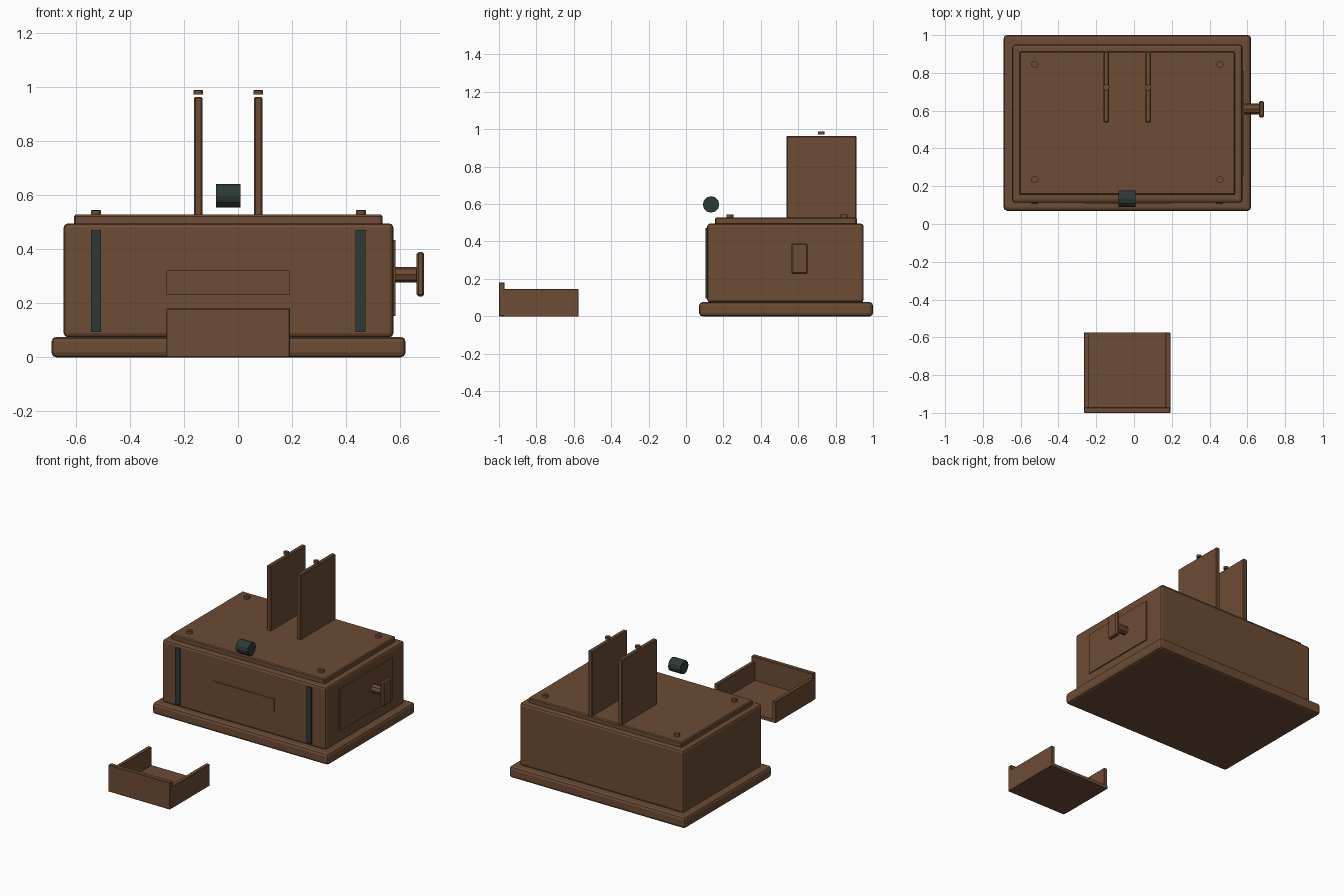
import bpy, bmesh, math
from mathutils import Matrix

if "Cube" in bpy.data.objects:
    bpy.data.objects.remove(bpy.data.objects["Cube"])


def material(name, rgb):
    m = bpy.data.materials.new(name)
    m.diffuse_color = (*rgb, 1)
    m.use_nodes = True
    m.node_tree.nodes["Principled BSDF"].inputs["Base Color"].default_value = m.diffuse_color
    return m


BROWN = material("brown wood", (0.150, 0.072, 0.035))
GREEN = material("dark green metal", (0.026, 0.042, 0.036))


def finish(name, bm, mat):
    me = bpy.data.meshes.new(name)
    bm.normal_update()
    bm.to_mesh(me)
    bm.free()
    me.materials.append(mat)
    ob = bpy.data.objects.new(name, me)
    bpy.context.collection.objects.link(ob)
    return ob


def box(name, x, y, z, bevel=0.0, mat=BROWN, segments=1):
    """Box from (min, max) ranges on each axis, with optional bevelled edges."""
    bm = bmesh.new()
    bmesh.ops.create_cube(bm, size=1)
    for v in bm.verts:
        for i, (a, b) in enumerate((x, y, z)):
            v.co[i] = a if v.co[i] < 0 else b
    if bevel:
        bmesh.ops.bevel(bm, geom=bm.edges[:], offset=bevel, segments=segments,
                        affect='EDGES', profile=0.5)
    return finish(name, bm, mat)


def cylinder(name, center, radius, depth, sides, axis='Z', mat=BROWN):
    bm = bmesh.new()
    bmesh.ops.create_cone(bm, cap_ends=True, segments=sides, radius1=radius,
                          radius2=radius, depth=depth)
    if axis == 'X':
        bm.transform(Matrix.Rotation(math.pi / 2, 4, 'Y'))
    bm.transform(Matrix.Translation(center))
    return finish(name, bm, mat)


def screw(name, x, y, z0, z1, r):
    cylinder(name, (x, y, (z0 + z1) / 2), r, z1 - z0, 12)
    box(name + "_ridge", (x - r * 0.9, x + r * 0.9), (y - 0.002, y + 0.002), (z1 - 0.004, z1 + 0.001))


# Main case
box("base", (-0.69, 0.62), (0.07, 1.0), (0, 0.076), 0.018, segments=2)
box("body", (-0.645, 0.575), (0.113, 0.95), (0.074, 0.496), 0.016, segments=2)
box("lid", (-0.607, 0.535), (0.155, 0.913), (0.49, 0.528), 0.006)

# Lid corner screws
for i, x in enumerate((-0.525, 0.455)):
    for j, y in enumerate((0.235, 0.845)):
        screw(f"lid_screw_{i}{j}", x, y, 0.52, 0.544, 0.019)

# Upright panels, each with a small pin floating above
for side, x in (("left", -0.147), ("right", 0.075)):
    box(f"{side}_panel", (x - 0.015, x + 0.015), (0.537, 0.912), (0.52, 0.964), 0.005)
    screw(f"{side}_panel_pin", x, 0.723, 0.973, 0.988, 0.017)

# Front metal strips and drawer slot plate
for side, x in (("left", -0.525), ("right", 0.453)):
    box(f"{side}_front_strip", (x - 0.018, x + 0.018), (0.105, 0.115), (0.094, 0.472), mat=GREEN)
box("drawer_slot_plate", (-0.265, 0.192), (0.107, 0.116), (0.231, 0.321))

# Floating roller
cylinder("roller", (-0.036, 0.134, 0.598), 0.044, 0.09, 12, 'X', GREEN)

# Side door and T handle
box("side_plate", (0.57, 0.582), (0.253, 0.81), (0.154, 0.434))
cylinder("handle_shaft", (0.62, 0.61, 0.306), 0.029, 0.1, 8, 'X')
box("handle_grip", (0.661, 0.689), (0.565, 0.65), (0.226, 0.39), 0.007)

# Separate open-backed drawer
box("drawer_front", (-0.265, 0.192), (-1.0, -0.97), (0, 0.181), 0.003)
box("drawer_floor", (-0.264, 0.191), (-0.975, -0.575), (0, 0.022))
box("drawer_left_wall", (-0.265, -0.24), (-0.975, -0.575), (0, 0.145), 0.002)
box("drawer_right_wall", (0.167, 0.192), (-0.975, -0.575), (0, 0.145), 0.002)
